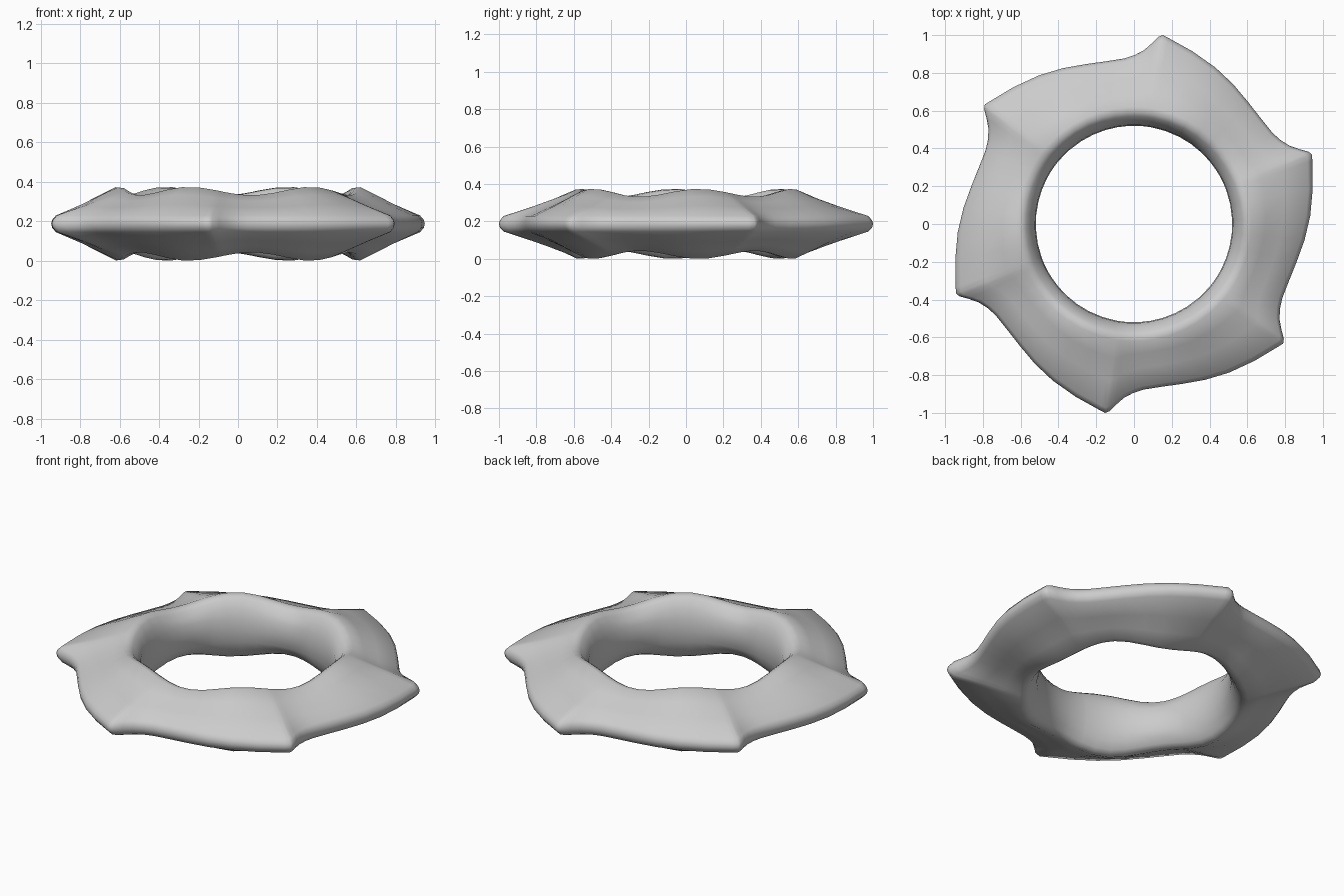
import bpy, bmesh
from math import cos, sin, radians

if "Cube" in bpy.data.objects:
    bpy.data.objects.remove(bpy.data.objects["Cube"])

# Outer outline of one tooth: (degrees past the tip, radius); repeats six times
TOOTH = [(0, 1.012), (1.2, 1.0), (3, 0.962), (5.4, 0.922), (8.5, 0.894), (12, 0.878),
         (18.5, 0.874), (25.5, 0.884), (33.3, 0.907), (41.3, 0.934), (50, 0.965), (58.3, 1.002)]
TIP, CREST_PHASE, MID = 21.3, 6.4, 0.187


def section(angle, outer):
    """Closed cross-section (radius, z), mirrored about the mid height."""
    crest = 0.166 + 0.021 * cos(radians(6 * (angle - CREST_PHASE)))
    r0 = 0.62

    def lerp(f):
        return r0 + (outer - r0) * f
    upper = [(0.525, 0.07), (0.545, crest * 0.68), (0.57, crest * 0.9),
             (0.59, crest * 0.98), (r0, crest), (lerp(0.25), crest * 0.79 ),
             (lerp(0.55), 0.09 + (crest - 0.166) * 0.4), (lerp(0.93), 0.042), (lerp(0.985), 0.02)]
    half = [(0.52, 0.0)] + upper + [(outer, 0.0)]
    return half + [(r, -z) for r, z in reversed(upper)]


# Toothed ring: sweep the section around z
bm = bmesh.new()
loops = []
for k in range(6):
    for d, r_out in TOOTH:
        a = TIP + 60 * k + d
        c, s = cos(radians(a)), sin(radians(a))
        loops.append([bm.verts.new((r * c, r * s, MID + z)) for r, z in section(a, r_out)])
n = len(loops[0])
for i, cur in enumerate(loops):
    nxt = loops[(i + 1) % len(loops)]
    for j in range(n):
        m = (j + 1) % n
        bm.faces.new((cur[j], nxt[j], nxt[m], cur[m]))
bmesh.ops.recalc_face_normals(bm, faces=bm.faces)
mesh = bpy.data.meshes.new("toothed_ring")
bm.to_mesh(mesh)
bm.free()
ring = bpy.data.objects.new("toothed_ring", mesh)
bpy.context.collection.objects.link(ring)
bpy.context.view_layer.objects.active = ring
ring.select_set(True)
bpy.ops.object.shade_smooth_by_angle(angle=radians(50))
